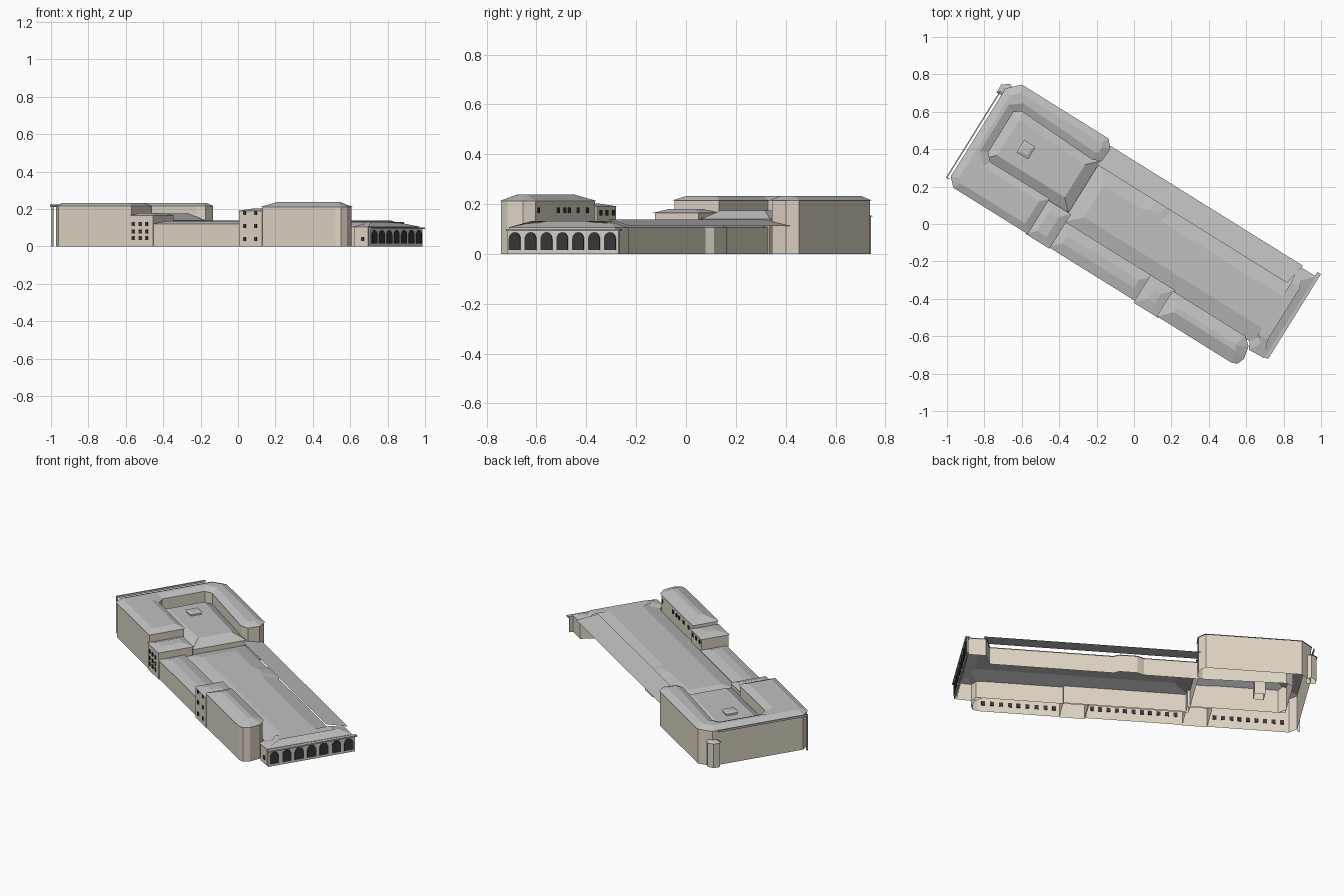
import bpy, bmesh, math
from mathutils import Vector

if "Cube" in bpy.data.objects:
    bpy.data.objects.remove(bpy.data.objects["Cube"])

# The complex is laid out on its own axes (u along its length, v to the back), then turned
ANGLE = math.radians(-31.9)
CA, SA = math.cos(ANGLE), math.sin(ANGLE)


def place(u, v, z):
    return (u * CA - v * SA, u * SA + v * CA, z)


def material(name, rgb):
    m = bpy.data.materials.new(name)
    m.use_nodes = True
    m.diffuse_color = (*rgb, 1)
    m.node_tree.nodes["Principled BSDF"].inputs["Base Color"].default_value = (*rgb, 1)
    return m


CREAM = material("cream stucco", (0.74, 0.67, 0.56))
GREY = material("grey roofing", (0.53, 0.53, 0.53))
DARK = material("dark glass", (0.04, 0.04, 0.045))


def finish(bm, name, mat):
    for vert in bm.verts:
        vert.co = place(*vert.co)
    me = bpy.data.meshes.new(name)
    bm.to_mesh(me)
    bm.free()
    me.materials.append(mat)
    ob = bpy.data.objects.new(name, me)
    bpy.context.collection.objects.link(ob)


def grow(poly, d):
    """Mitred outward offset of a counter-clockwise outline."""
    out = []
    for i, p in enumerate(poly):
        p = Vector(p)
        a = (p - Vector(poly[i - 1])).normalized()
        b = (Vector(poly[(i + 1) % len(poly)]) - p).normalized()
        na, nb = Vector((a.y, -a.x)), Vector((b.y, -b.x))
        out.append(tuple(p + (na + nb) * d / (1 + na.dot(nb))))
    return out


def walls(name, poly, z1):
    bm = bmesh.new()
    low = [bm.verts.new((*p, 0)) for p in poly]
    top = [bm.verts.new((*p, z1)) for p in poly]
    for i in range(len(poly)):
        j = (i + 1) % len(poly)
        bm.faces.new((low[i], low[j], top[j], top[i]))
    finish(bm, name, CREAM)


def roof(name, poly, z, rise, inset):
    """Sloping skirt from the eaves up to a flat top."""
    bm = bmesh.new()
    eave = [bm.verts.new((*p, z)) for p in grow(poly, 0.006)]
    top = [bm.verts.new((*p, z + rise)) for p in grow(poly, -inset)]
    bm.faces.new(top)
    for i in range(len(poly)):
        j = (i + 1) % len(poly)
        bm.faces.new((eave[i], eave[j], top[j], top[i]))
    finish(bm, name, GREY)


def block(name, poly, z, rise, inset):
    walls(name + "_walls", poly, z)
    roof(name + "_roof", poly, z, rise, inset)


def rect(u0, u1, v0, v1):
    return [(u0, v0), (u1, v0), (u1, v1), (u0, v1)]


def add_box(bm, u0, u1, v0, v1, z0, z1):
    made = bmesh.ops.create_cube(bm, size=1)["verts"]
    for vert in made:
        c = vert.co
        c.x = u0 + (c.x + 0.5) * (u1 - u0)
        c.y = v0 + (c.y + 0.5) * (v1 - v0)
        c.z = z0 + (c.z + 0.5) * (z1 - z0)


def box(name, mat, *dims):
    bm = bmesh.new()
    add_box(bm, *dims)
    finish(bm, name, mat)


def spread(start, end, count):
    return [start + (end - start) * i / (count - 1) for i in range(count)]


def windows(name, v, spots, heights, w=0.016, h=0.022):
    """Thin panes on a wall that runs along u."""
    bm = bmesh.new()
    for u in spots:
        for z in heights:
            add_box(bm, u - w / 2, u + w / 2, v - 0.002, v + 0.002, z - h / 2, z + h / 2)
    finish(bm, name, DARK)


# West complex: a U-shaped tall range round a court
u_range = [(-0.92, -0.34), (-0.46, -0.34), (-0.46, -0.13), (-0.83, -0.13), (-0.87, -0.09),
           (-0.87, 0.17), (-0.83, 0.2), (-0.37, 0.18), (-0.33, 0.2), (-0.325, 0.27),
           (-0.36, 0.31), (-0.9, 0.31), (-0.96, 0.25), (-0.96, -0.3)]
block("west_range", u_range, 0.215, 0.018, 0.035)

# Lower pavilion at the south-east corner of the west complex
block("south_pavilion", rect(-0.46, -0.32, -0.345, -0.14), 0.165, 0.015, 0.04)
windows("pavilion_windows", -0.347, spread(-0.445, -0.36, 3), (0.045, 0.08, 0.12))

# Court hall filling the court, and its skylight
block("court_hall", [(-0.87, -0.13), (-0.335, -0.13), (-0.335, 0.185), (-0.83, 0.2), (-0.87, 0.17)],
      0.14, 0.035, 0.055)
block("skylight", rect(-0.73, -0.67, 0.0, 0.065), 0.188, 0.006, 0.008)

# Small stair bay at the north-west corner
block("corner_bay", [(-0.99, 0.215), (-0.94, 0.215), (-0.93, 0.27), (-0.96, 0.278), (-0.99, 0.255)],
      0.15, 0.01, 0.012)

# Detached west cornice with its end strip
box("west_cornice", GREY, -0.985, -0.978, -0.32, 0.22, 0.212, 0.224)
box("west_end_strip", CREAM, -0.98, -0.965, -0.32, -0.315, 0, 0.215)

# Main hall with a slight bulge in its back wall
hall = [(-0.335, -0.2), (0.86, -0.2), (0.88, -0.24), (0.965, -0.235), (0.97, 0.27),
        (0.87, 0.27), (0.84, 0.18), (0.14, 0.18), (0.11, 0.2), (0.01, 0.2), (-0.03, 0.18),
        (-0.335, 0.18)]
walls("main_hall_walls", hall, 0.105)
roof("main_hall_roof", hall, 0.105, 0.027, 0.09)
windows("hall_end_window", -0.241, [0.935], (0.04,))

# Canopy along the back, standing free of the hall roof
bm = bmesh.new()
bm.faces.new([bm.verts.new(p) for p in ((-0.335, 0.165, 0.138), (0.86, 0.165, 0.138),
                                       (0.885, 0.288, 0.112), (-0.335, 0.288, 0.112))])
finish(bm, "back_canopy", GREY)

# South link, tower and tall east wing
block("south_link", rect(-0.32, 0.23, -0.34, -0.19), 0.12, 0.016, 0.05)
block("tower", rect(0.225, 0.37, -0.352, -0.19), 0.19, 0.012, 0.05)
wing = [(0.37, -0.348), (0.83, -0.348), (0.86, -0.338), (0.874, -0.3), (0.86, -0.235),
        (0.82, -0.2), (0.37, -0.2)]
block("east_wing", wing, 0.212, 0.026, 0.06)

# Tower and wing windows
windows("tower_front_windows", -0.354, spread(0.26, 0.33, 2), (0.04, 0.11, 0.178))
windows("tower_back_windows", -0.188, spread(0.25, 0.345, 3), (0.165,))
windows("wing_back_windows", -0.198, (0.43, 0.5, 0.565, 0.6, 0.65, 0.8), (0.175,))

# Panes set on the inner face of the south walls
windows("wing_inner_windows", -0.343, spread(0.4, 0.8, 9), (0.05, 0.11), 0.022, 0.025)
windows("link_inner_windows", -0.335, spread(-0.28, 0.19, 11), (0.06,), 0.022, 0.025)
windows("west_inner_windows", -0.335, spread(-0.88, -0.5, 9), (0.06,), 0.022, 0.025)

# East arcade: screen wall, dark arches, cornice
box("arcade_screen", CREAM, 0.972, 0.98, -0.235, 0.29, 0, 0.092)
box("arcade_cornice", GREY, 0.968, 0.99, -0.235, 0.3, 0.092, 0.1)
bm = bmesh.new()
for mid in spread(-0.198, 0.252, 7):
    r = 0.027
    outline = [(mid - r, 0.015), (mid + r, 0.015)]
    outline += [(mid + r * math.cos(math.pi * k / 8), 0.06 + r * math.sin(math.pi * k / 8))
                for k in range(9)]
    face = bm.faces.new([bm.verts.new((0.981, a, z)) for a, z in outline])
    moved = bmesh.ops.extrude_face_region(bm, geom=[face])["geom"]
    bmesh.ops.translate(bm, vec=(0.004, 0, 0),
                        verts=[g for g in moved if isinstance(g, bmesh.types.BMVert)])
bmesh.ops.recalc_face_normals(bm, faces=bm.faces)
finish(bm, "arcade_arches", DARK)
